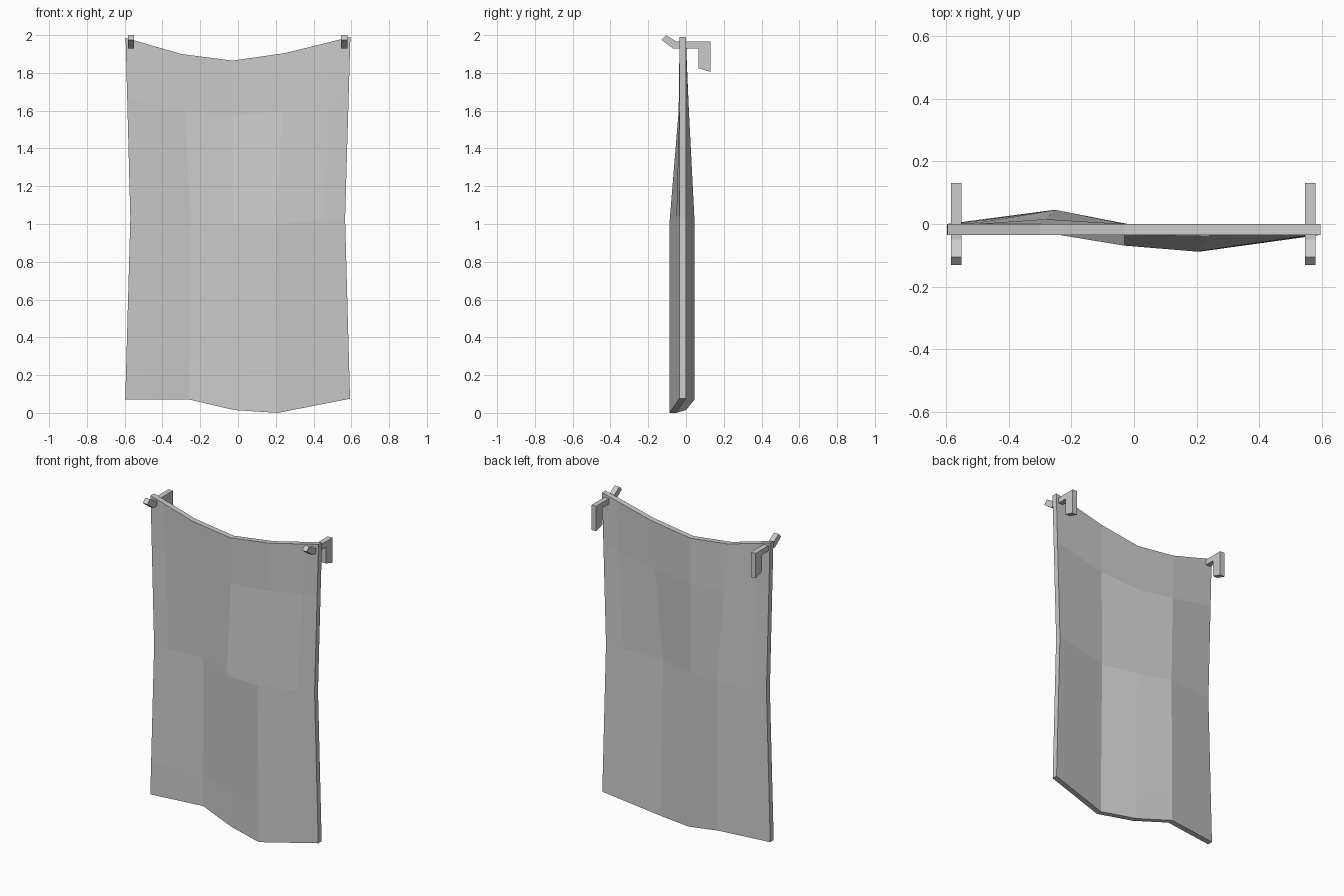
import bpy, bmesh
from mathutils import Vector

if "Cube" in bpy.data.objects:
    bpy.data.objects.remove(bpy.data.objects["Cube"])


def finish(bm, name):
    bmesh.ops.recalc_face_normals(bm, faces=bm.faces)
    me = bpy.data.meshes.new(name)
    bm.to_mesh(me)
    bm.free()
    ob = bpy.data.objects.new(name, me)
    bpy.context.collection.objects.link(ob)
    return ob


# Hanging cloth: back surface control rows (top, middle, bottom)
TOP = [(-.595, 0, 1.985), (-.30, 0, 1.90), (-.03, 0, 1.865), (.25, 0, 1.905), (.595, 0, 1.99)]
MID = [(-.57, 0, 1.03), (-.25, .045, 1.02), (-.03, 0, 1.0), (.2, -.053, 1.0), (.567, 0, 1.03)]
LOW = [(-.597, 0, .07), (-.255, .045, .07), (-.02, 0, .015), (.21, -.053, 0), (.593, 0, .075)]
THICK = .035


def across(row):
    # adds a border column near each side
    p = [Vector(v) for v in row]
    return [p[0], p[0].lerp(p[1], .3), p[1], p[2], p[3], p[4].lerp(p[3], .3), p[4]]


top, mid, low = across(TOP), across(MID), across(LOW)
rows = [top,
        [a.lerp(b, .34) for a, b in zip(top, mid)],
        mid,
        [a.lerp(b, .78) for a, b in zip(mid, low)],
        low]
# Front panel relief: offsets of the inner rows from even thickness
RELIEF = {1: [0, .003, -.008, .006, .014, .006, 0],
          2: [0, 0, 0, -.034, 0, 0, 0],
          3: [0, -.004, 0, -.002, 0, 0, 0]}

bm = bmesh.new()
back = [[bm.verts.new(p) for p in r] for r in rows]
front = [[bm.verts.new(p + Vector((0, RELIEF.get(i, [0] * 7)[j] - THICK, 0)))
          for j, p in enumerate(r)] for i, r in enumerate(rows)]
for g in (back, front):
    for i in range(4):
        for j in range(6):
            bm.faces.new((g[i][j], g[i][j + 1], g[i + 1][j + 1], g[i + 1][j]))
# Rim joining front and back
rim = ([(0, j) for j in range(6)] + [(i, 6) for i in range(4)]
       + [(4, j) for j in range(6, 0, -1)] + [(i, 0) for i in range(4, 0, -1)])
for (a, b), (c, d) in zip(rim, rim[1:] + rim[:1]):
    bm.faces.new((back[a][b], back[c][d], front[c][d], front[a][b]))
finish(bm, "cloth")

# Hooks: side profile (y, z) extruded across x
HOOK = [(-.13, 1.975), (-.105, 2.0), (-.05, 1.965), (.13, 1.965),
        (.13, 1.805), (.065, 1.825), (.065, 1.93), (-.07, 1.93)]


def hook(name, x, width=.033):
    bm = bmesh.new()
    f = bm.faces.new([bm.verts.new((x - width / 2, y, z)) for y, z in HOOK])
    ext = bmesh.ops.extrude_face_region(bm, geom=[f])["geom"]
    bmesh.ops.translate(bm, vec=(width, 0, 0),
                        verts=[v for v in ext if isinstance(v, bmesh.types.BMVert)])
    finish(bm, name)


hook("hook_left", -.567)
hook("hook_right", .562)
